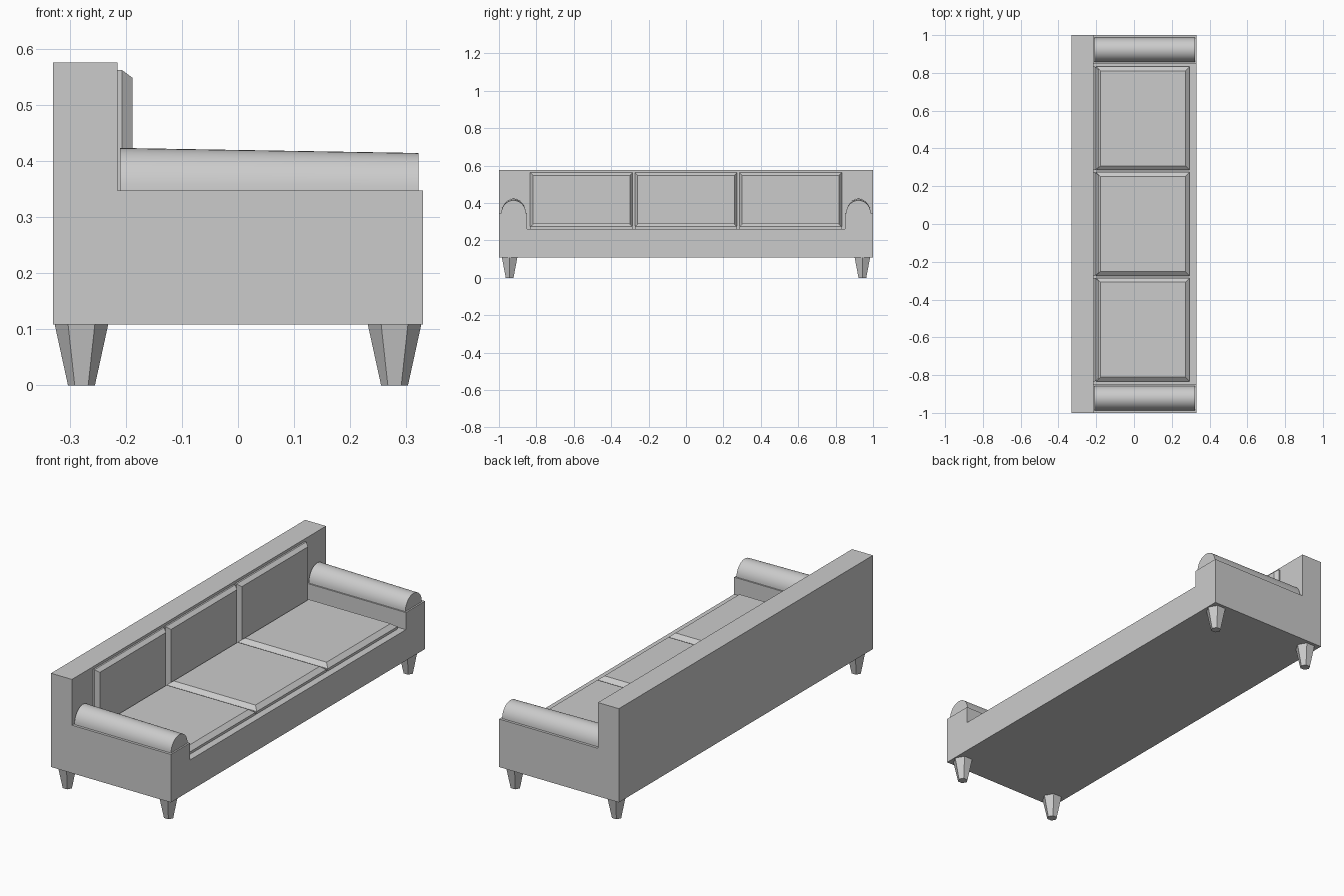
import bpy, bmesh, math

cube = bpy.data.objects.get("Cube")
if cube:
    bpy.data.objects.remove(cube, do_unlink=True)

fabric = bpy.data.materials.new("light_grey")
fabric.use_nodes = True
grey = (0.6, 0.6, 0.6, 1)
fabric.diffuse_color = grey
fabric.node_tree.nodes["Principled BSDF"].inputs["Base Color"].default_value = grey


def loft(name, rings):
    """Solid made by bridging matching rings of points and capping the ends."""
    bm = bmesh.new()
    loops = [[bm.verts.new(p) for p in ring] for ring in rings]
    n = len(loops[0])
    for a, b in zip(loops, loops[1:]):
        for i in range(n):
            j = (i + 1) % n
            bm.faces.new((a[i], a[j], b[j], b[i]))
    bm.faces.new(loops[0][::-1])
    bm.faces.new(loops[-1])
    bmesh.ops.recalc_face_normals(bm, faces=bm.faces[:])
    mesh = bpy.data.meshes.new(name)
    bm.to_mesh(mesh)
    bm.free()
    mesh.materials.append(fabric)
    obj = bpy.data.objects.new(name, mesh)
    bpy.context.collection.objects.link(obj)
    return obj


def side_profile(name, front_height, y0, y1):
    """Stepped profile: tall backrest, lower front, extruded along y."""
    pts = [(-0.33, 0.108), (0.33, 0.108), (0.33, front_height),
           (-0.215, front_height), (-0.215, 0.575), (-0.33, 0.575)]
    return loft(name, [[(x, y, z) for x, z in pts] for y in (y0, y1)])


def rect(u0, u1, v0, v1, inset=0):
    return [(u0 + inset, v0 + inset), (u1 - inset, v0 + inset),
            (u1 - inset, v1 - inset), (u0 + inset, v1 - inset)]


# Seat with backrest
SEAT, ARM = 0.262, 0.347
side_profile("seat_and_back", SEAT, -0.85, 0.85)

for side, s in (("left", 1), ("right", -1)):
    # Arm blocks
    side_profile(side + "_arm", ARM, s * 0.85, s)

    # Half-round arm bolsters, a little lower at the front
    rings = []
    for x, height in ((-0.21, 0.076), (0.322, 0.067)):
        arc = [math.pi * i / 20 for i in range(21)]
        rings.append([(x, s * 0.922 + 0.065 * math.cos(a),
                       ARM + height * math.sin(a)) for a in arc])
    bolster = loft(side + "_arm_bolster", rings)
    bpy.ops.object.select_all(action="DESELECT")
    bolster.select_set(True)
    bpy.context.view_layer.objects.active = bolster
    bpy.ops.object.shade_smooth_by_angle(angle=math.radians(35))

    # Tapered six-sided legs
    for end, e in (("front", 1), ("back", -1)):
        rings = [[(e * 0.279 + r * math.cos(math.tau * i / 6),
                   s * 0.943 + r * math.sin(math.tau * i / 6), z)
                  for i in range(6)] for r, z in ((0.024, 0), (0.048, 0.11))]
        loft(f"{end}_{side}_leg", rings)

# Seat and back cushions with chamfered rims
for place, c in (("right", -0.559), ("middle", 0), ("left", 0.559)):
    y0, y1 = c - 0.274, c + 0.274
    loft(place + "_seat_cushion",
         [[(x, y, z) for x, y in rect(-0.2, 0.295, y0, y1, i)]
          for z, i in ((SEAT - 0.002, 0), (0.274, 0), (0.292, 0.022))])
    loft(place + "_back_cushion",
         [[(x, y, z) for y, z in rect(y0, y1, SEAT, 0.562, i)]
          for x, i in ((-0.217, 0), (-0.207, 0), (-0.188, 0.014))])
